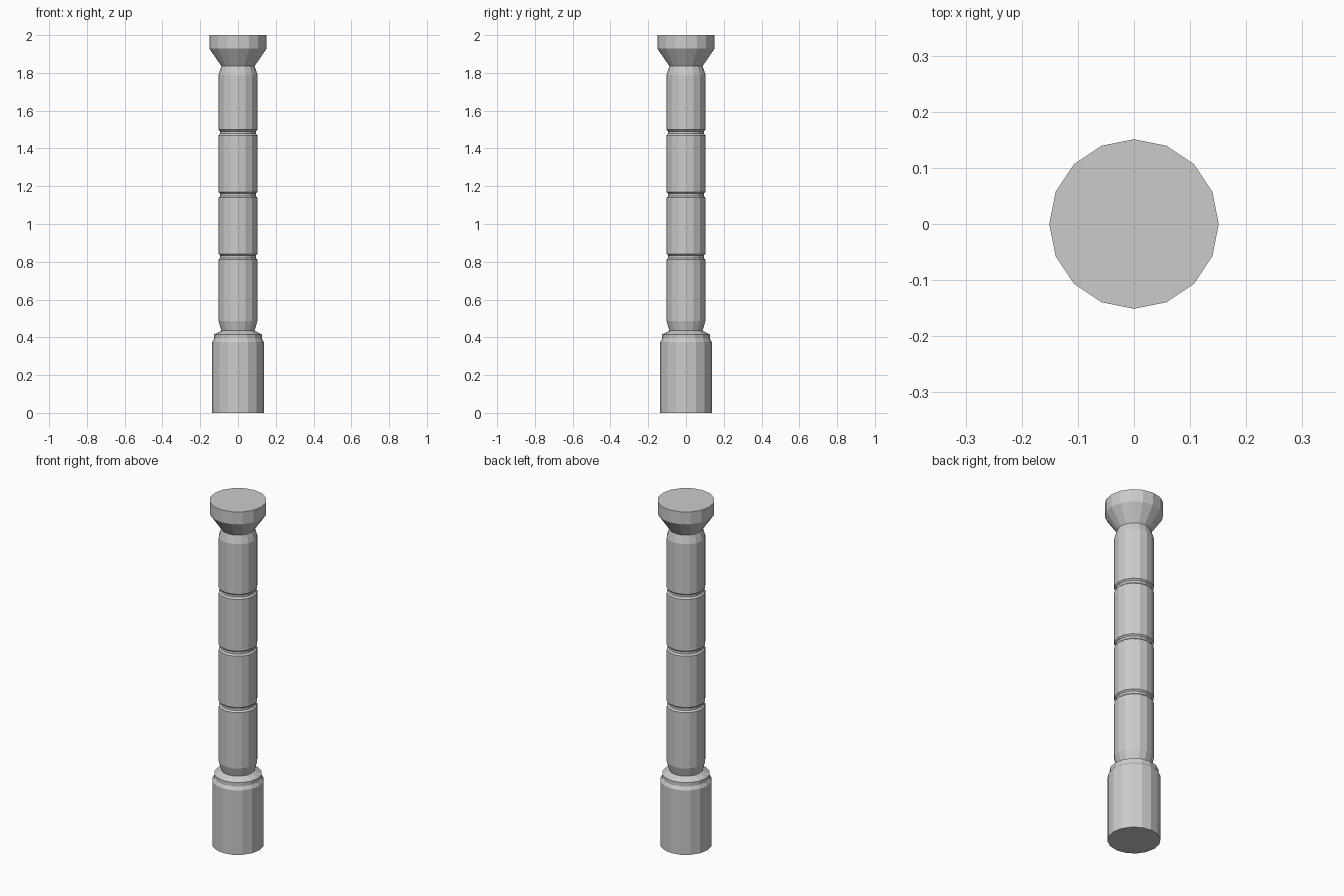
import bpy, bmesh
from math import cos, sin, tau

SIDES = 16

cube = bpy.data.objects.get("Cube")
if cube:
    bpy.data.objects.remove(cube, do_unlink=True)

stone = bpy.data.materials.new("grey_stone")
stone.use_nodes = True
grey = (0.6, 0.6, 0.6, 1)
stone.diffuse_color = grey
stone.node_tree.nodes["Principled BSDF"].inputs["Base Color"].default_value = grey


def turned(name, profile):
    """Closed, flat-faced solid turned from (radius, height) points."""
    bm = bmesh.new()
    rings = [[bm.verts.new((r * cos(tau * i / SIDES), r * sin(tau * i / SIDES), z))
              for i in range(SIDES)] for r, z in profile]
    for low, high in zip(rings, rings[1:]):
        for i in range(SIDES):
            j = (i + 1) % SIDES
            bm.faces.new((low[i], low[j], high[j], high[i]))
    bm.faces.new(rings[0][::-1])
    bm.faces.new(rings[-1])
    mesh = bpy.data.meshes.new(name)
    bm.to_mesh(mesh)
    bm.free()
    mesh.materials.append(stone)
    obj = bpy.data.objects.new(name, mesh)
    bpy.context.collection.objects.link(obj)


# Base drum with a stepped, chamfered shoulder
turned("base", [(0.137, 0), (0.137, 0.375), (0.126, 0.393),
                (0.126, 0.415), (0.088, 0.435)])

# Shaft with tapered ends and three ring grooves
WIDE, NECK, GROOVE = 0.103, 0.088, 0.094
shaft = [(NECK, 0.435), (WIDE, 0.487)]
for z in (0.827, 1.155, 1.485):
    shaft += [(WIDE, z - 0.016), (GROOVE, z - 0.007),
              (GROOVE, z + 0.006), (WIDE, z + 0.014)]
shaft += [(WIDE, 1.79), (NECK, 1.836)]
turned("shaft", shaft)

# Flared capital
turned("capital", [(NECK, 1.836), (0.151, 1.928), (0.151, 2)])
